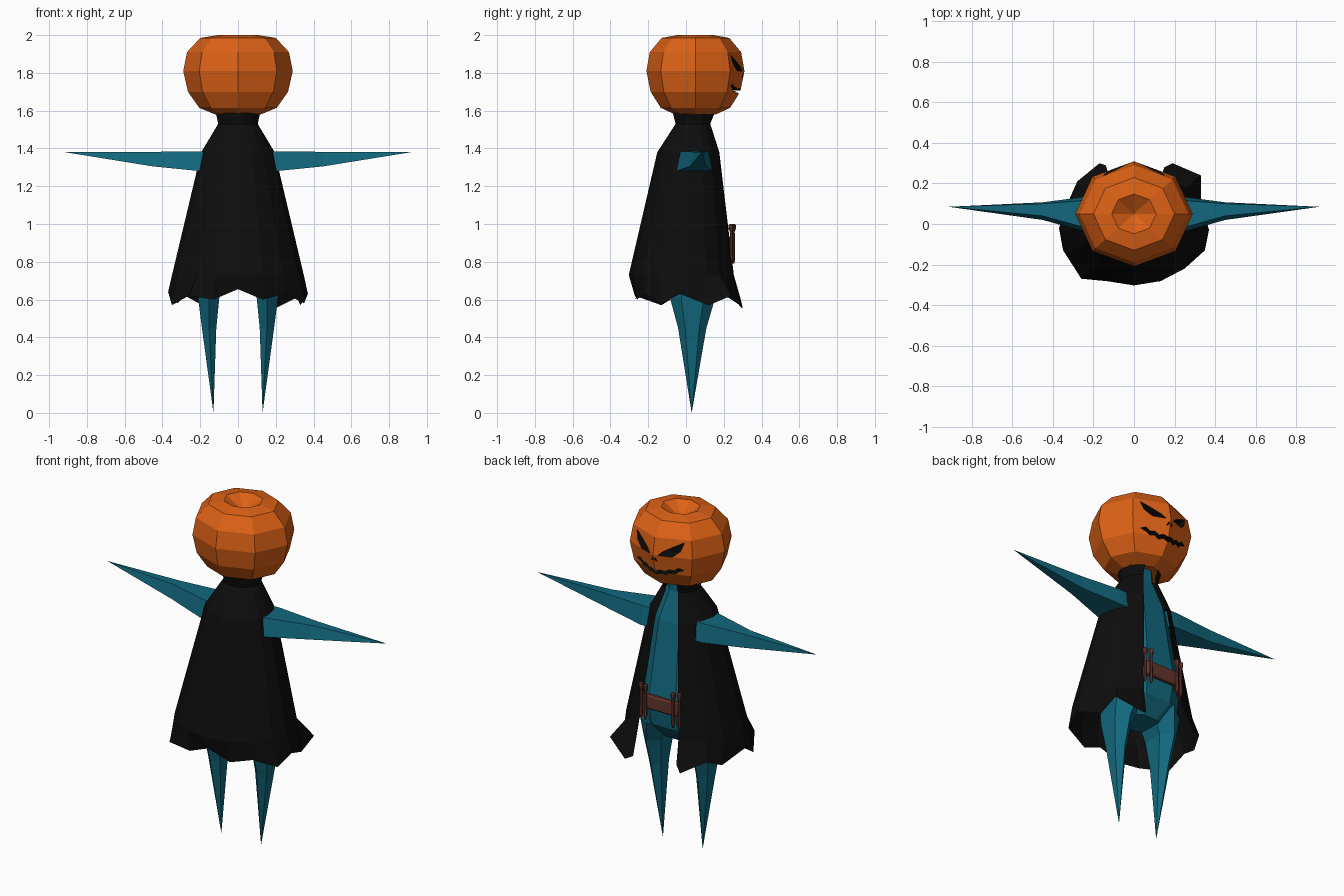
import bpy, bmesh
from math import sin, cos, pi, atan2

if "Cube" in bpy.data.objects:
    bpy.data.objects.remove(bpy.data.objects["Cube"])


def material(name, r, g, b):
    m = bpy.data.materials.new(name)
    m.diffuse_color = (r, g, b, 1)
    m.use_nodes = True
    m.node_tree.nodes["Principled BSDF"].inputs["Base Color"].default_value = m.diffuse_color
    return m


ORANGE = material("orange", 0.72, 0.12, 0.008)
BLACK = material("black", 0.004, 0.004, 0.004)
TEAL = material("teal", 0.006, 0.14, 0.21)
BROWN = material("brown", 0.13, 0.035, 0.025)


def finish(name, bm, *mats):
    bmesh.ops.recalc_face_normals(bm, faces=bm.faces[:])
    me = bpy.data.meshes.new(name)
    bm.to_mesh(me)
    bm.free()
    for m in mats:
        me.materials.append(m)
    ob = bpy.data.objects.new(name, me)
    bpy.context.collection.objects.link(ob)
    return ob


def add_loft(bm, rings, closed=True):
    """Bridge rings of points; a one-point ring makes a tip."""
    vs = [[bm.verts.new(p) for p in r] for r in rings]
    for a, b in zip(vs, vs[1:]):
        n = max(len(a), len(b))
        for i in range(n if closed else n - 1):
            j = (i + 1) % n
            if len(a) == 1:
                bm.faces.new((a[0], b[j], b[i]))
            elif len(b) == 1:
                bm.faces.new((a[i], a[j], b[0]))
            else:
                bm.faces.new((a[i], a[j], b[j], b[i]))
    if closed:
        for r in (vs[0], vs[-1]):
            if len(r) > 2:
                bm.faces.new(r)


def ellipse(rx, ry, cx, cy, z, n=8, turn=0.0):
    return [(cx + rx * sin(turn + 2 * pi * i / n), cy + ry * cos(turn + 2 * pi * i / n), z)
            for i in range(n)]


# pumpkin head: eight-sided lathe with a dimple on top
bm = bmesh.new()
profile = [(.12, 1.58), (.205, 1.615), (.265, 1.70), (.29, 1.81), (.27, 1.91), (.2, 1.985), (.11, 2.0)]
add_loft(bm, [[(0, .05, 1.60)]]
         + [ellipse(r, r * .895, 0, .05, z) for r, z in profile]
         + [[(0, .05, 1.93)]])
head = finish("pumpkin_head", bm, ORANGE, BLACK)

# carved face: prisms cut from the +y side
eye = [(.155, 1.895), (.14, 1.845), (.10, 1.81), (.025, 1.81), (.05, 1.835), (.10, 1.865)]
nose = [(.006, 1.80), (.02, 1.772), (.006, 1.778)]
mouth_top, mouth_low = [], []
for i in range(-6, 7):
    x = i * .025
    mid = 1.70 + .035 * (x / .15) ** 2 + (.007 if i % 2 else -.004)
    h = .011 if abs(i) < 6 else .002
    mouth_top.append((x, mid + h))
    mouth_low.append((x, mid - h))
shapes = [mouth_top + mouth_low[::-1]]
for s in (1, -1):
    shapes += [[(s * x, z) for x, z in p] for p in (eye, nose)]
bm = bmesh.new()
for p in shapes:
    add_loft(bm, [[(x, y, z) for x, z in p] for y in (.2, .4)])
for f in bm.faces:
    f.material_index = 1
cutter = finish("face_cutter", bm, ORANGE, BLACK)
cutter.hide_render = True
cutter.hide_viewport = True
cut = head.modifiers.new("carve", 'BOOLEAN')
cut.operation = 'DIFFERENCE'
cut.solver = 'EXACT'
cut.object = cutter

# torso
bm = bmesh.new()
add_loft(bm, [ellipse(rx, ry, 0, cy, z, 8, pi / 8) for rx, ry, cy, z in
              [(.12, .09, .05, .66), (.22, .165, .05, .75), (.23, .18, .06, .90),
               (.17, .135, .035, 1.36), (.085, .075, .04, 1.52), (.07, .07, .045, 1.60)]])
finish("torso", bm, TEAL)

# spiked arms and legs, both sides
for side, s in (("left", -1), ("right", 1)):
    bm = bmesh.new()
    base = [(-.03, 1.385), (.12, 1.385), (.14, 1.28), (-.05, 1.28)]
    middle = [(.04, 1.382), (.10, 1.382), (.107, 1.305), (.02, 1.305)]
    add_loft(bm, [[(s * .14, y, z) for y, z in base],
                  [(s * .20, y, z) for y, z in base],
                  [(s * .45, y, z) for y, z in middle],
                  [(s * .915, .085, 1.38)]])
    finish(side + "_arm", bm, TEAL)

    bm = bmesh.new()
    add_loft(bm, [[(s * .13, .03, 0)]]
             + [ellipse(rx, ry, s * cx, cy, z, 6) for rx, ry, cx, cy, z in
                [(.044, .075, .153, .033, .45), (.065, .12, .155, .035, .61),
                 (.11, .14, .125, .05, .74), (.09, .11, .11, .05, .82)]])
    finish(side + "_leg", bm, TEAL)

# belt
bm = bmesh.new()
add_loft(bm, [ellipse(rx, ry, 0, .06, z, 8, pi / 8) for rx, ry, z in
              [(.238, .188, .85), (.245, .195, .86), (.245, .195, .925), (.238, .188, .935)]])
finish("belt", bm, BROWN)

# slim pegs tucked in the belt
bm = bmesh.new()
for x in (.125, .09, -.09, -.125):
    y = .25 if abs(x) < .1 else .24
    add_loft(bm, [ellipse(r, r, x, y, z, 6) for r, z in
                  [(.005, .79), (.010, .81), (.008, .96), (.014, .975), (.014, .995), (.006, 1.0)]])
finish("belt_pegs", bm, BROWN)

# cape: open at the front (+y), ragged hem
hem = [(.15, .28, .57), (.19, .30, .55), (.33, .24, .62), (.33, .12, .57), (.37, -.03, .63),
       (.35, -.13, .58), (.25, -.22, .63), (.13, -.26, .60), (0, -.28, .655), (-.13, -.265, .60),
       (-.26, -.27, .62), (-.35, -.13, .57), (-.37, -.02, .64), (-.32, .12, .58),
       (-.28, .21, .62), (-.17, .30, .56), (-.14, .29, .60)]
angles = [atan2(x / .37, y / .3) for x, y, z in hem]
rings = [[(rx * sin(a), cy + ry * cos(a), z) for a in angles] for rx, ry, cy, z in
         [(.118, .115, .045, 1.59), (.105, .095, .04, 1.53), (.195, .17, .018, 1.38),
          (.35, .288, -.015, .73)]]
bm = bmesh.new()
add_loft(bm, rings + [hem], closed=False)
finish("cape", bm, BLACK)
